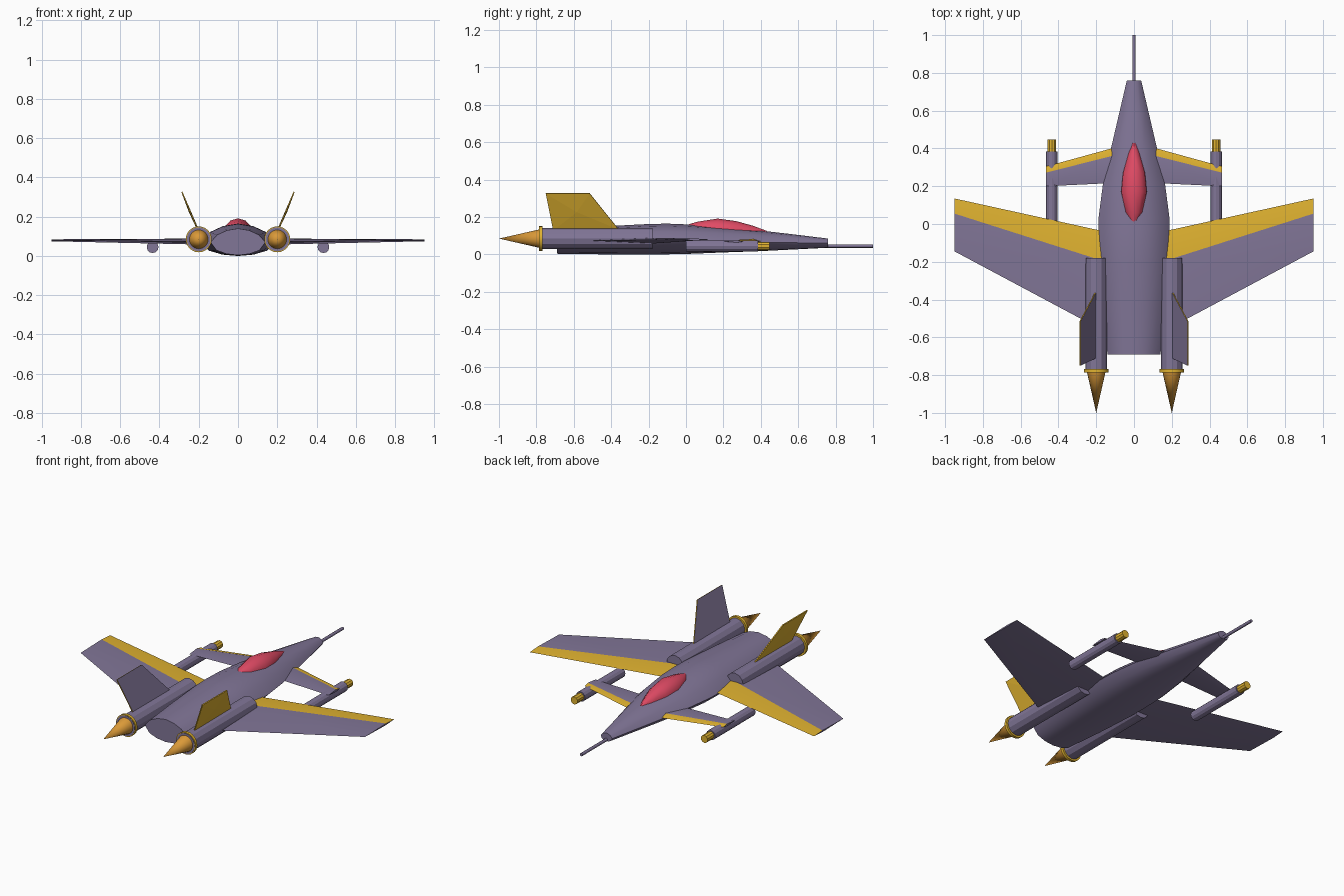
import bpy, bmesh, math
from mathutils import Matrix, Vector

if "Cube" in bpy.data.objects:
    bpy.data.objects.remove(bpy.data.objects["Cube"])


def material(name, rgb):
    m = bpy.data.materials.new(name)
    m.diffuse_color = (*rgb, 1)
    m.use_nodes = True
    m.node_tree.nodes["Principled BSDF"].inputs["Base Color"].default_value = m.diffuse_color
    return m


PURPLE = material("purple_grey", (0.22, 0.18, 0.31))
YELLOW = material("yellow", (0.75, 0.45, 0.03))
RED = material("red", (0.75, 0.07, 0.13))
ORANGE = material("orange", (0.70, 0.32, 0.04))


def finish(name, bm, mats, mirror=False, smooth=None):
    bmesh.ops.recalc_face_normals(bm, faces=bm.faces)
    me = bpy.data.meshes.new(name)
    bm.to_mesh(me)
    bm.free()
    for m in mats:
        me.materials.append(m)
    ob = bpy.data.objects.new(name, me)
    bpy.context.collection.objects.link(ob)
    if smooth:
        bpy.ops.object.select_all(action='DESELECT')
        bpy.context.view_layer.objects.active = ob
        ob.select_set(True)
        bpy.ops.object.shade_smooth_by_angle(angle=math.radians(smooth))
    if mirror:
        ob.modifiers.new("mirror", 'MIRROR')
    return ob


def loft(name, rings, mats, accent=(), **kw):
    """Skin closed rings of points; sides listed in accent take material 1."""
    bm = bmesh.new()
    vs = [[bm.verts.new(p) for p in r] for r in rings]
    n = len(rings[0])
    for a, b in zip(vs, vs[1:]):
        for i in range(n):
            j = (i + 1) % n
            f = bm.faces.new((a[i], a[j], b[j], b[i]))
            f.material_index = 1 if i in accent else 0
    bm.faces.new(vs[0])
    bm.faces.new(vs[-1])
    return finish(name, bm, mats, **kw)


def rod(name, x, z, y0, y1, r0, r1, mat, sides=12, **kw):
    """Cylinder or cone along y, from y0 to y1."""
    bm = bmesh.new()
    bmesh.ops.create_cone(
        bm, cap_ends=True, segments=sides, radius1=r0, radius2=r1, depth=abs(y1 - y0),
        matrix=Matrix.Translation((x, (y0 + y1) / 2, z))
        @ Matrix.Rotation(math.radians(-90 if y1 > y0 else 90), 4, 'X'))
    return finish(name, bm, [mat], **kw)


# Fuselage: y, half width, bottom, widest height, top
half = [(0, 1), (0.4, 0.87), (0.75, 0.55), (1, 0), (0.78, -0.62), (0.42, -0.9), (0, -1)]
section = half + [(-x, z) for x, z in half[-2:0:-1]]
stations = [(-0.69, 0.14, 0.004, 0.07, 0.14), (-0.45, 0.168, 0.001, 0.07, 0.15),
            (-0.2, 0.188, 0.0, 0.07, 0.163), (-0.1, 0.19, 0.001, 0.07, 0.165),
            (0.03, 0.188, 0.004, 0.07, 0.16), (0.2, 0.166, 0.011, 0.07, 0.147),
            (0.4, 0.122, 0.018, 0.066, 0.128), (0.58, 0.08, 0.027, 0.063, 0.107),
            (0.76, 0.038, 0.036, 0.06, 0.085)]
loft("fuselage", [[(w * x, y, zm + z * ((zt - zm) if z > 0 else (zm - zb))) for x, z in section]
                  for y, w, zb, zm, zt in stations], [PURPLE], smooth=40)
rod("nose_probe", 0, 0.045, 0.74, 1.0, 0.009, 0.009, PURPLE, 8, smooth=50)

# Canopy: y, half width, rim height, top
glass = [(0.0, 0.012, 0.14, 0.157), (0.06, 0.045, 0.14, 0.175), (0.17, 0.07, 0.135, 0.192),
         (0.27, 0.06, 0.13, 0.178), (0.36, 0.034, 0.12, 0.153), (0.43, 0.012, 0.11, 0.127)]
arch = [(1, -0.3), (0.95, 0.3), (0.55, 0.8), (0, 1), (-0.55, 0.8), (-0.95, 0.3), (-1, -0.3)]
loft("canopy", [[(w * x, y, zb + z * (zt - zb)) for x, z in arch] for y, w, zb, zt in glass],
     [RED], smooth=40)


def wing(name, root, tip):
    """Four-sided aerofoil; x, leading, ridge, trailing, height, up, down."""
    rings = [[(x, le, z), (x, ri, z + up), (x, te, z), (x, ri, z - dn)]
             for x, le, ri, te, z, up, dn in (root, tip)]
    loft(name, rings, [PURPLE, YELLOW], accent=(0,), mirror=True, smooth=30)


wing("main_wings", (0.14, -0.043, -0.203, -0.577, 0.073, 0.016, 0.016),
     (0.95, 0.135, 0.055, -0.145, 0.08, 0.005, 0.005))
wing("canards", (0.09, 0.408, 0.367, 0.218, 0.07, 0.013, 0.01),
     (0.465, 0.305, 0.272, 0.2, 0.07, 0.008, 0.006))

# Engines with nozzle rings and exhaust flames
rod("engines", 0.2, 0.085, -0.78, -0.18, 0.056, 0.056, PURPLE, 12, mirror=True)
rod("nozzle_rings", 0.2, 0.085, -0.785, -0.768, 0.066, 0.066, YELLOW, 24, mirror=True, smooth=40)
rod("nozzle_backs", 0.2, 0.085, -0.787, -0.78, 0.061, 0.061, PURPLE, 24, mirror=True)
rod("flames", 0.2, 0.085, -0.78, -1.0, 0.05, 0.0, ORANGE, 16, mirror=True, smooth=40)

# Guns under the canards
rod("gun_barrels", 0.435, 0.045, 0.0, 0.385, 0.03, 0.03, PURPLE, 12, mirror=True)
rod("gun_muzzles", 0.435, 0.045, 0.375, 0.447, 0.023, 0.023, YELLOW, 10, mirror=True)

# Leaning tail fins: yellow outside, purple inside, slightly domed outer face
bm = bmesh.new()
outline = [(0.2, -0.36, 0.135), (0.283, -0.515, 0.328), (0.283, -0.75, 0.328), (0.2, -0.71, 0.13)]
out = Vector((0.92, 0, -0.39)) * 0.006
inner = [bm.verts.new(Vector(p)) for p in outline]
outer = [bm.verts.new(Vector(p) + out) for p in outline]
peak = bm.verts.new(sum((Vector(p) for p in outline), Vector()) / 4 + out * 1.8)
bm.faces.new(inner)
for i in range(4):
    j = (i + 1) % 4
    for f in (bm.faces.new((inner[i], inner[j], outer[j], outer[i])),
              bm.faces.new((outer[i], outer[j], peak))):
        f.material_index = 1
finish("tail_fins", bm, [PURPLE, YELLOW], mirror=True)
